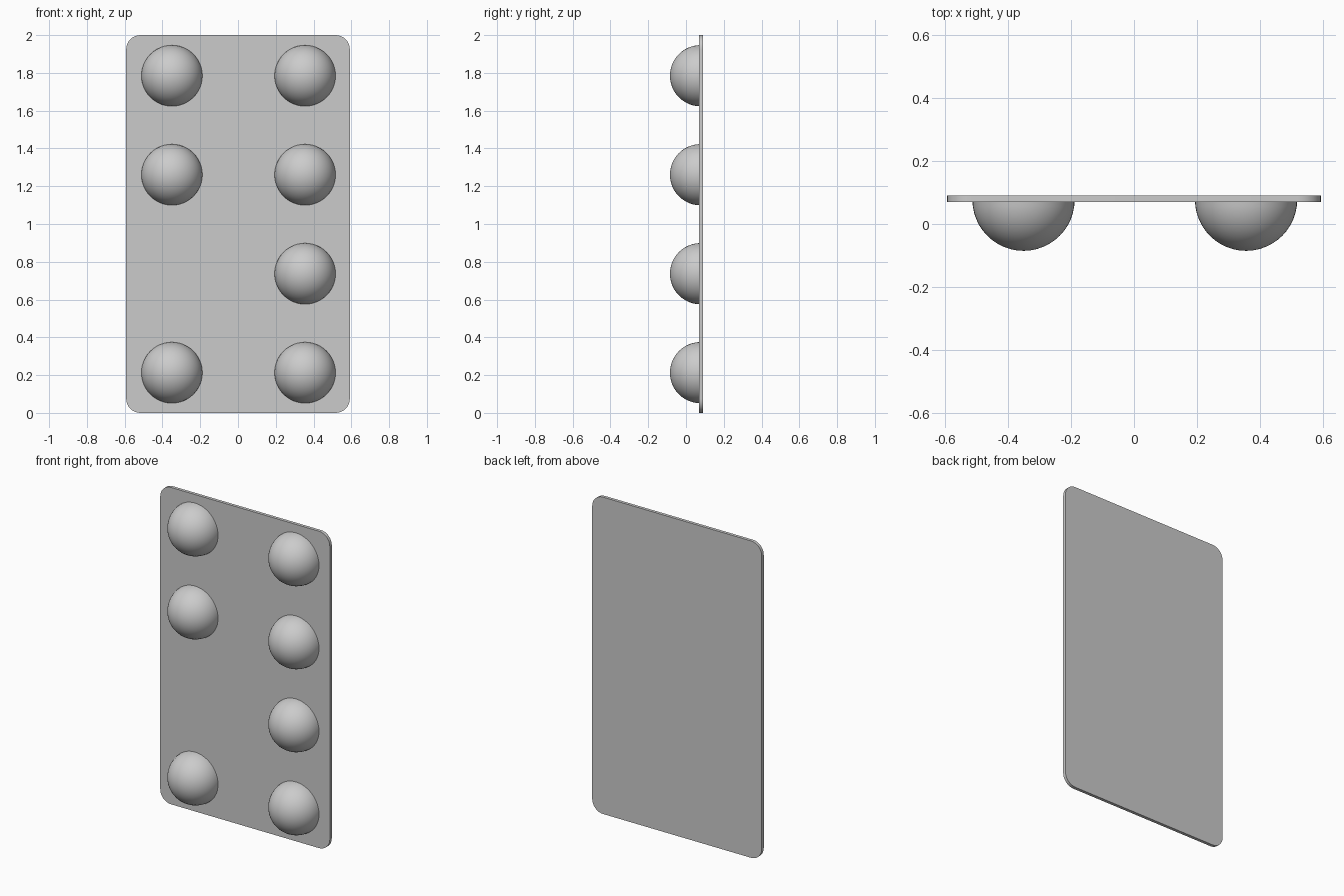
import bpy, bmesh, math
from mathutils import Matrix, Vector

cube = bpy.data.objects.get("Cube")
if cube:
    bpy.data.objects.remove(cube, do_unlink=True)

# Single grey finish
grey = bpy.data.materials.new("light_grey")
grey.use_nodes = True
color = (0.6, 0.6, 0.6, 1)
grey.diffuse_color = color
grey.node_tree.nodes["Principled BSDF"].inputs["Base Color"].default_value = color

HALF_W, HEIGHT, CORNER = 0.592, 2.0, 0.075
FRONT_Y, BACK_Y = 0.07, 0.09
DOME_R, DOME_Y = 0.162, 0.077


def add_object(name, bm, smooth_angle):
    mesh = bpy.data.meshes.new(name)
    bmesh.ops.recalc_face_normals(bm, faces=bm.faces)
    bm.to_mesh(mesh)
    bm.free()
    mesh.materials.append(grey)
    obj = bpy.data.objects.new(name, mesh)
    bpy.context.collection.objects.link(obj)
    bpy.ops.object.select_all(action='DESELECT')
    obj.select_set(True)
    bpy.context.view_layer.objects.active = obj
    bpy.ops.object.shade_smooth_by_angle(angle=math.radians(smooth_angle))
    return obj


# Thin upright panel with rounded corners
bm = bmesh.new()
outline = []
steps = 8
for corner, (sx, sz) in enumerate([(1, 1), (-1, 1), (-1, -1), (1, -1)]):
    cx = sx * (HALF_W - CORNER)
    cz = HEIGHT / 2 + sz * (HEIGHT / 2 - CORNER)
    for i in range(steps + 1):
        a = math.pi / 2 * (corner + i / steps)
        outline.append(bm.verts.new((cx + CORNER * math.cos(a), FRONT_Y,
                                     cz + CORNER * math.sin(a))))
face = bm.faces.new(outline)
back = bmesh.ops.extrude_face_region(bm, geom=[face], use_keep_orig=True)
bmesh.ops.translate(bm, vec=(0, BACK_Y - FRONT_Y, 0),
                    verts=[g for g in back["geom"] if isinstance(g, bmesh.types.BMVert)])
add_object("panel", bm, 30)


# Half-round studs on the front of the panel
def add_dome(name, x, z):
    bm = bmesh.new()
    bmesh.ops.create_uvsphere(bm, u_segments=48, v_segments=24, radius=DOME_R,
                              matrix=Matrix.Rotation(math.pi / 2, 4, 'X'))
    bmesh.ops.bisect_plane(bm, geom=bm.verts[:] + bm.edges[:] + bm.faces[:],
                           plane_co=Vector(), plane_no=(0, 1, 0), clear_outer=True)
    rim = [e for e in bm.edges if e.is_boundary]
    bmesh.ops.holes_fill(bm, edges=rim, sides=0)
    obj = add_object(name, bm, 40)
    obj.location = (x, DOME_Y, z)


columns = {"right": (-0.35, (0, 1, 3)), "left": (0.355, (0, 1, 2, 3))}
for side, (x, rows) in columns.items():
    for row in rows:
        add_dome(f"{side}_dome_{row + 1}", x, 1.785 - row * 0.524)
